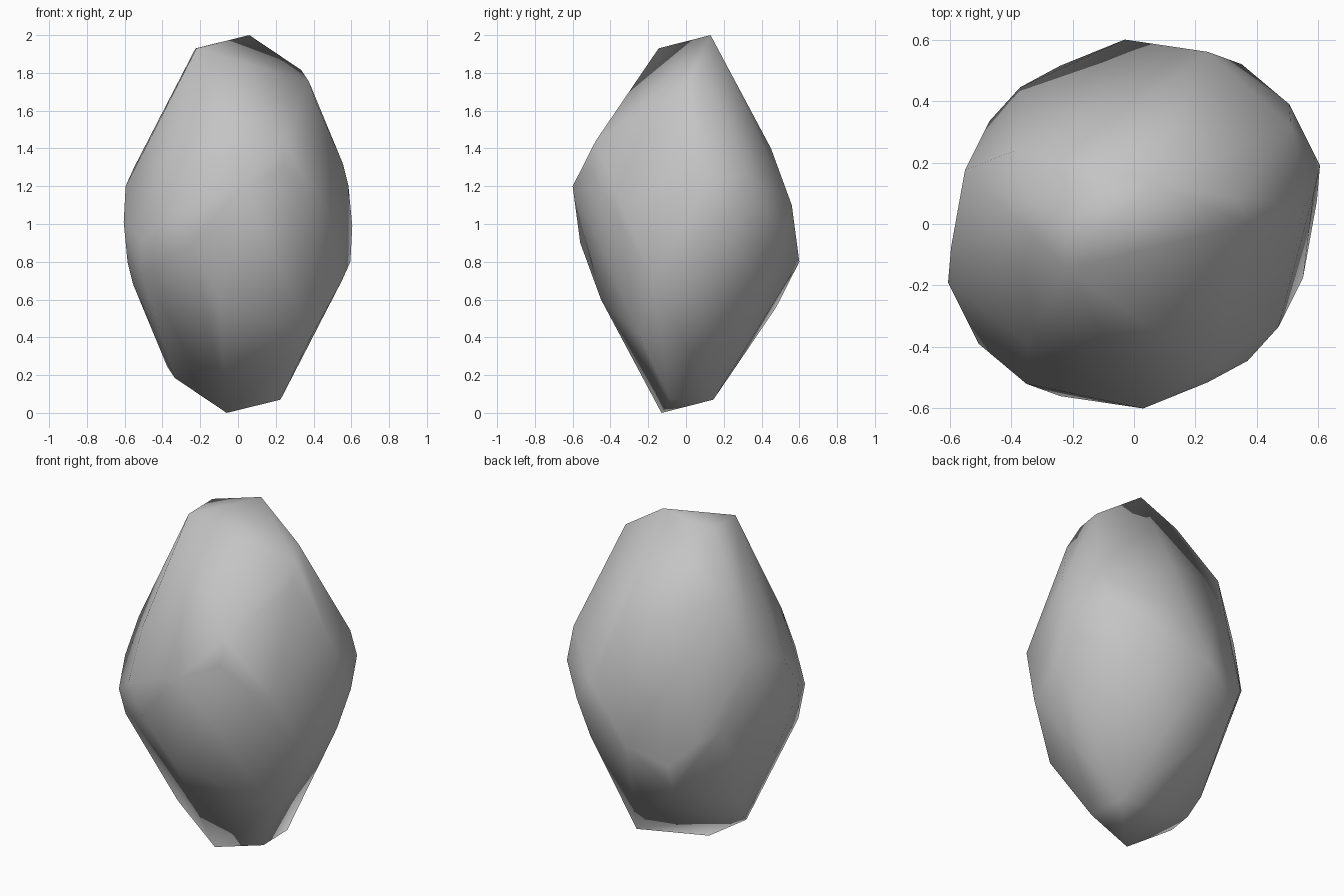
import bpy
import bmesh
from mathutils import Vector

default_cube = bpy.data.objects.get("Cube")
if default_cube:
    bpy.data.objects.remove(default_cube, do_unlink=True)


def make_material(name, colour):
    material = bpy.data.materials.new(name)
    material.use_nodes = True
    material.diffuse_color = colour
    shader = material.node_tree.nodes["Principled BSDF"]
    shader.inputs["Base Color"].default_value = colour
    shader.inputs["Roughness"].default_value = 0.8
    return material


# Corners of one half of the stone, measured from its centre
crown = [
    (.06, .13, 1), (-.22, -.145, .93), (-.225, .085, .93),
    (.335, .085, .815), (.375, 0, .755), (.41, -.07, .65),
]
shoulder = [
    (-.385, .24, .6), (.25, -.478, .44), (.10, .45, .40),
    (-.35, -.39, .325), (.555, .06, .32), (-.55, .175, .3),
    (.24, -.515, .3), (.51, .32, .26),
]
girdle = [
    (-.595, -.075, .2), (.585, .10, .2), (.03, -.60, .2), (.37, -.445, .17),
    (.24, .56, .10), (.47, -.335, .09), (.505, .39, .085), (-.35, -.52, .05),
    (-.605, -.19, .01),
]

# The other half is the same set of corners reflected through the centre
centre = Vector((0, 0, 1))
bm = bmesh.new()
for corner in crown + shoulder + girdle:
    for side in (1, -1):
        bm.verts.new(centre + side * Vector(corner))

# Wrap the corners in a faceted skin and drop any left inside
bmesh.ops.convex_hull(bm, input=list(bm.verts))
loose = [v for v in bm.verts if not v.link_faces]
bmesh.ops.delete(bm, geom=loose, context="VERTS")
bmesh.ops.recalc_face_normals(bm, faces=list(bm.faces))

# Soft shading over every facet
for face in bm.faces:
    face.smooth = True

mesh = bpy.data.meshes.new("stone")
bm.to_mesh(mesh)
bm.free()
mesh.materials.append(make_material("stone grey", (.55, .55, .55, 1)))

stone = bpy.data.objects.new("stone", mesh)
bpy.context.collection.objects.link(stone)
